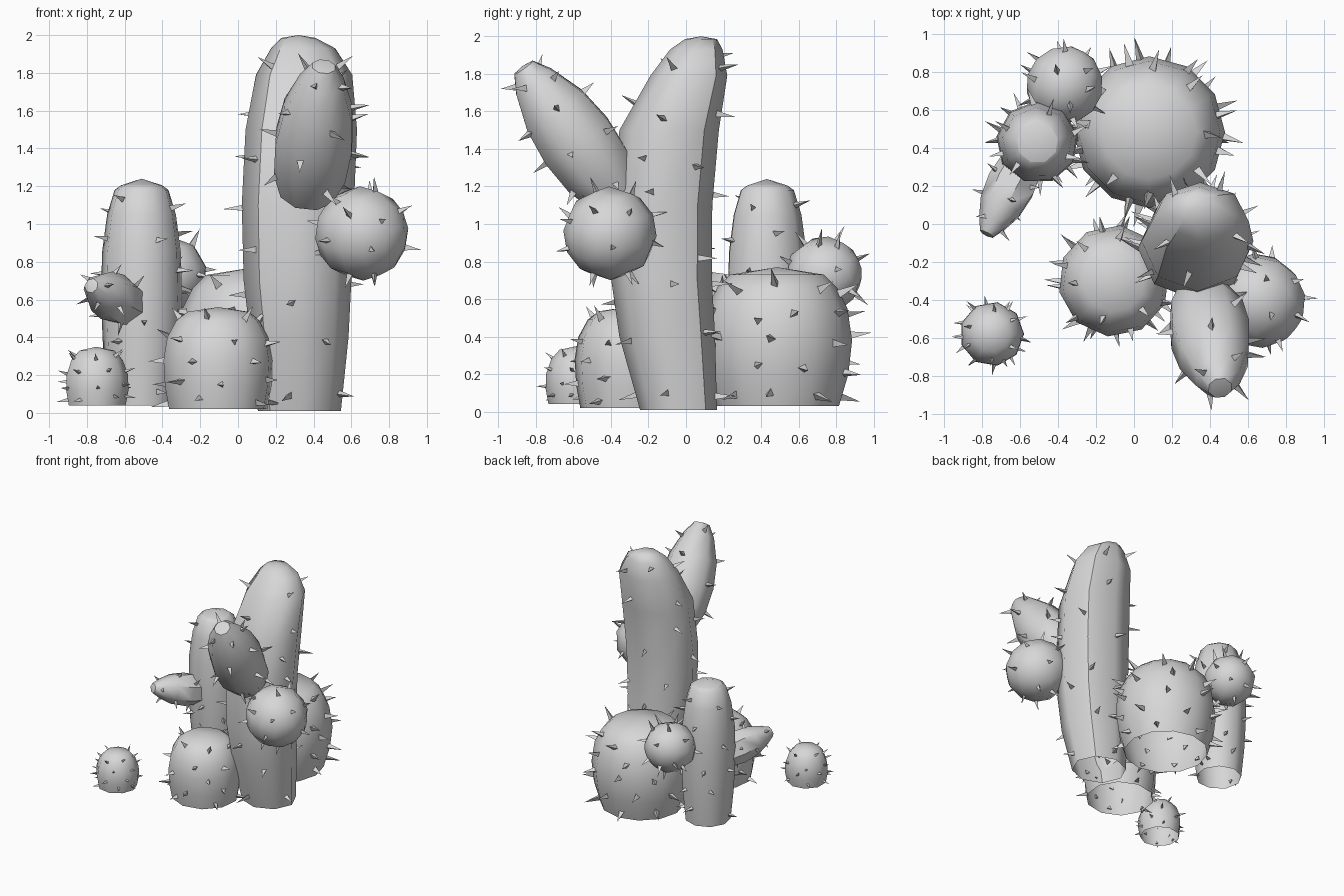
import bpy, math, random
from math import sin, cos, pi, radians
from mathutils import Vector

if "Cube" in bpy.data.objects:
    bpy.data.objects.remove(bpy.data.objects["Cube"])

random.seed(4)
mat = bpy.data.materials.new("cactus_grey")
mat.diffuse_color = (0.68, 0.68, 0.68, 1)
mat.use_nodes = True
mat.node_tree.nodes["Principled BSDF"].inputs["Base Color"].default_value = mat.diffuse_color


def make(name, verts, faces, smooth=None, sharp=lambda a, b: False):
    me = bpy.data.meshes.new(name)
    me.from_pydata(verts, [], faces)
    me.materials.append(mat)
    ob = bpy.data.objects.new(name, me)
    bpy.context.collection.objects.link(ob)
    if smooth:
        bpy.ops.object.select_all(action='DESELECT')
        ob.select_set(True)
        bpy.context.view_layer.objects.active = ob
        bpy.ops.object.shade_smooth_by_angle(angle=radians(smooth))
        for e in me.edges:
            if sharp(*e.vertices):
                e.use_edge_sharp = True


def cactus(name, base, axis, rings, tip, sides, rows, per_row, length, width,
           turn=0.0, smooth=50, closed=False, rim=False, ridges=()):
    """Loft rings (height, rx, ry, shift x, shift y) along an axis, then scatter thorns."""
    base = Vector(base)
    quat = Vector((0, 0, 1)).rotation_difference(Vector(axis))
    rings = [tuple(r) + (r[1], 0, 0) if len(r) == 2 else r for r in rings]

    def corner(r, i):
        a = turn + 2 * pi * (i % sides) / sides
        return Vector((r[3] + r[1] * cos(a), r[4] + r[2] * sin(a), r[0]))

    # body skin
    verts = [corner(r, i) for r in rings for i in range(sides)]
    faces = []
    n = len(rings) - 1
    for k in range(n):
        for i in range(sides):
            j = (i + 1) % sides
            a, b = k * sides, (k + 1) * sides
            faces.append((a + i, a + j, b + j, b + i))
    top = rings[-1]
    apex = len(verts)
    verts.append(Vector((top[3], top[4], top[0] + tip)))
    faces += [(n * sides + i, n * sides + (i + 1) % sides, apex) for i in range(sides)]
    if closed:
        faces.append(tuple(reversed(range(sides))))

    def sharp(a, b):  # crisp cap rim and chosen vertical ridges
        if apex in (a, b):
            return False
        on_rim = rim and min(a, b) >= n * sides
        return on_rim or (a % sides == b % sides and a % sides in ridges)

    make(name, [base + quat @ v for v in verts], faces, smooth, sharp)

    # thorns in staggered rows
    sv, sf = [], []
    height = top[0] - rings[0][0]
    for row in range(rows):
        for c in range(per_row):
            h = rings[0][0] + height * (row + 0.5 + random.uniform(-.25, .25)) / rows
            u = (c + 0.5 * (row % 2) + random.uniform(-.2, .2)) / per_row * sides
            k = max(q for q in range(n) if rings[q][0] <= h)
            t = (h - rings[k][0]) / (rings[k + 1][0] - rings[k][0])
            i, f = math.floor(u), u - math.floor(u)
            p00, p10 = corner(rings[k], i), corner(rings[k], i + 1)
            p01, p11 = corner(rings[k + 1], i), corner(rings[k + 1], i + 1)
            p = p00.lerp(p10, f).lerp(p01.lerp(p11, f), t)
            nor = (p10 - p00 + p11 - p01).cross(p01 - p00 + p11 - p10).normalized()
            side = nor.orthogonal().normalized()
            other = nor.cross(side)
            spin = random.uniform(0, 2 * pi)
            s = len(sv)
            for m in range(3):
                a = spin + 2 * pi * m / 3
                sv.append(p - nor * .01 + (side * cos(a) + other * sin(a)) * width)
            sv.append(p + nor * length * random.uniform(.8, 1.15))
            sf += [(s, s + 1, s + 3), (s + 1, s + 2, s + 3), (s + 2, s, s + 3), (s + 2, s + 1, s)]
    make(name + "_thorns", [base + quat @ v for v in sv], sf)


UP = (0, 0, 1)

# tall leaning column
cactus("tall_column", (0, 0, 0), UP, [
    (.01, .22, .205, .325, -.04), (.40, .26, .255, .325, -.1), (.70, .285, .268, .315, -.13),
    (1.10, .297, .268, .317, -.128), (1.50, .295, .265, .335, -.09), (1.79, .255, .205, .35, .015),
    (1.93, .17, .14, .345, .055), (1.985, .09, .085, .32, .08)],
    .015, 8, 8, 4, .11, .022, smooth=62, ridges=(1, 5))

# upper arm of the tall column
cactus("upper_arm", (.365, -.38, 1.16), (.09, -.49, .68), [
    (0, .15), (.15, .205), (.35, .22), (.55, .195), (.74, .125), (.835, .065)],
    .01, 8, 4, 4, .09, .023, turn=pi / 8, closed=True, rim=True)


def ball(r, low=-.93, high=.93, count=6):
    """Ring list for a ball cut flat at both ends."""
    out = []
    for i in range(count):
        a = math.asin(low) + (math.asin(high) - math.asin(low)) * i / (count - 1)
        out.append((r * sin(a), r * cos(a)))
    return out


# round side growths
cactus("right_ball", (.655, -.405, .95), (.7, -.55, -.2), ball(.25), .01, 10,
       4, 5, .08, .02, closed=True)
cactus("rear_ball", (-.365, .735, .73), (.45, .8, .1), ball(.205), .01, 9,
       4, 5, .085, .02, closed=True)

# large barrel at the back
cactus("large_barrel", (.08, .485, 0), UP, [
    (.03, .33), (.20, .38), (.38, .40), (.55, .375), (.66, .32), (.73, .25)],
    .04, 12, 5, 8, .11, .027)

# medium barrel at the front
cactus("medium_barrel", (-.105, -.3, 0), UP, [
    (.02, .265), (.14, .287), (.28, .295), (.40, .275), (.49, .225), (.535, .165)],
    .025, 10, 5, 6, .085, .022, turn=.2)

# small lone barrel
cactus("small_barrel", (-.75, -.58, 0), UP, [
    (.04, .155), (.12, .17), (.20, .168), (.28, .14), (.33, .095)],
    .02, 9, 4, 6, .055, .014)

# short column
cactus("short_column", (-.51, .43, 0), UP, [
    (.04, .18), (.30, .205), (.60, .218), (.85, .212), (1.05, .185), (1.18, .145), (1.205, .11)],
    .035, 9, 6, 4, .085, .02, turn=.2, rim=True)

# small side arm of the short column
cactus("lower_arm", (-.59, .31, .575), (-.19, -.37, .1), [
    (0, .12), (.12, .135), (.25, .12), (.35, .08), (.42, .04)],
    .01, 7, 3, 3, .065, .017, closed=True, rim=True)
